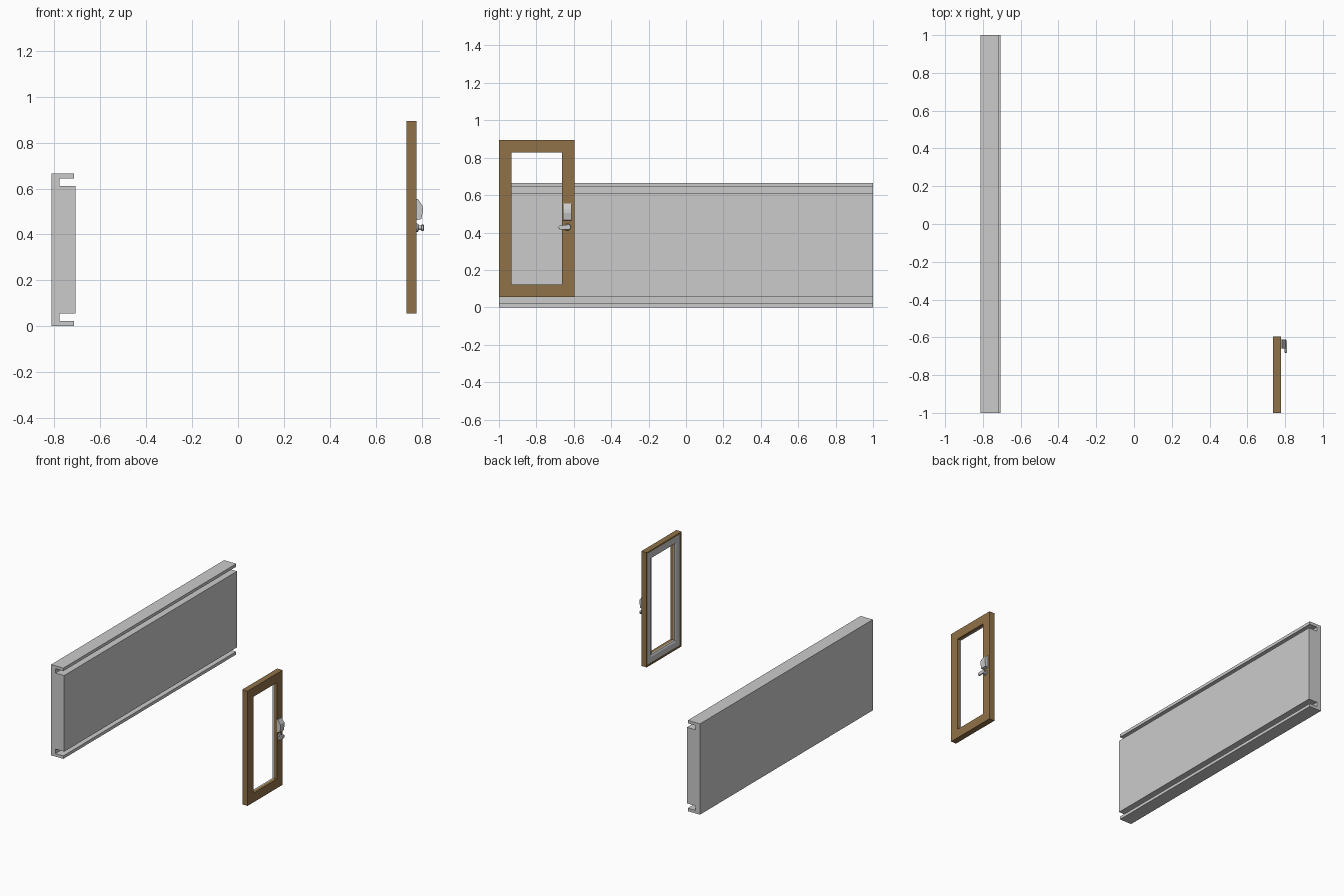
import bpy, bmesh
from mathutils import Vector
from math import cos, sin, pi

if "Cube" in bpy.data.objects:
    bpy.data.objects.remove(bpy.data.objects["Cube"])

wood = bpy.data.materials.new("brown_wood")
wood.diffuse_color = (0.28, 0.17, 0.065, 1)
wood.use_nodes = True
wood.node_tree.nodes["Principled BSDF"].inputs["Base Color"].default_value = wood.diffuse_color


def finish(name, bm, mat=None):
    bmesh.ops.recalc_face_normals(bm, faces=bm.faces)
    me = bpy.data.meshes.new(name)
    bm.to_mesh(me)
    bm.free()
    ob = bpy.data.objects.new(name, me)
    bpy.context.collection.objects.link(ob)
    if mat:
        me.materials.append(mat)
    return ob


def prism(name, pts, y0, y1, mat=None):
    """Extrude an (x, z) profile along y."""
    bm = bmesh.new()
    f = bm.faces.new([bm.verts.new((x, y0, z)) for x, z in pts])
    ext = bmesh.ops.extrude_face_region(bm, geom=[f])["geom"]
    bmesh.ops.translate(bm, vec=(0, y1 - y0, 0),
                        verts=[v for v in ext if isinstance(v, bmesh.types.BMVert)])
    return finish(name, bm, mat)


def rect_sweep(name, outer, section, mat=None):
    """Sweep a closed (inset, x) section round a (y0, y1, z0, z1) rectangle."""
    y0, y1, z0, z1 = outer
    bm = bmesh.new()
    rings = [[bm.verts.new(c) for c in ((x, y0 + d, z0 + d), (x, y1 - d, z0 + d),
                                        (x, y1 - d, z1 - d), (x, y0 + d, z1 - d))]
             for d, x in section]
    for a, b in zip(rings, rings[1:] + rings[:1]):
        for i in range(4):
            j = (i + 1) % 4
            bm.faces.new((a[i], a[j], b[j], b[i]))
    return finish(name, bm, mat)


# Long channel with top and bottom flanges
prism("wall_channel", [(-.813, 0), (-.715, 0), (-.715, .022), (-.778, .022),
                       (-.778, .643), (-.715, .643), (-.715, .665), (-.813, .665)], -1, 1)
# Raised panel between the flanges
prism("front_panel", [(-.778, .055), (-.708, .055), (-.708, .612), (-.778, .612)], -1, 1)

# Wooden window frame, rebated at the back for the grey inner frame
frame = (-1, -.595, .055, .895)
rect_sweep("window_frame", frame,
           [(0, .735), (.012, .735), (.012, .755), (.067, .755), (.067, .778), (0, .778)], wood)
rect_sweep("inner_frame", frame,
           [(.012, .739), (.055, .739), (.067, .745), (.067, .755), (.012, .755)])

# Lock housing with sloping front
prism("lock_housing", [(.778, .463), (.799, .467), (.806, .505), (.804, .525),
                       (.784, .555), (.778, .555)], -.658, -.612)

# Handle post
bm = bmesh.new()
rings = []
for x, r in ((.778, .019), (.785, .017), (.787, .010), (.802, .010)):
    rings.append([bm.verts.new((x, -.634 + r * cos(i * pi / 8), .429 + r * sin(i * pi / 8)))
                  for i in range(16)])
for a, b in zip(rings, rings[1:]):
    for i in range(16):
        bm.faces.new((a[i], a[i - 1], b[i - 1], b[i]))
bm.faces.new(rings[0])
bm.faces.new(rings[-1])
finish("handle_post", bm)

# Rounded lever
bm = bmesh.new()
outline = [(-.629 + .014 * cos(a), .429 + .014 * sin(a)) for a in [-pi / 2 + pi * i / 8 for i in range(9)]]
outline += [(-.671 + .011 * cos(a), .427 + .011 * sin(a)) for a in [pi / 2 + pi * i / 8 for i in range(9)]]
f = bm.faces.new([bm.verts.new((.798, y, z)) for y, z in outline])
ext = bmesh.ops.extrude_face_region(bm, geom=[f])["geom"]
bmesh.ops.translate(bm, vec=Vector((.012, 0, 0)),
                    verts=[v for v in ext if isinstance(v, bmesh.types.BMVert)])
lever = finish("handle_lever", bm)
bev = lever.modifiers.new("soft_edges", "BEVEL")
bev.width = .003
bev.segments = 2
